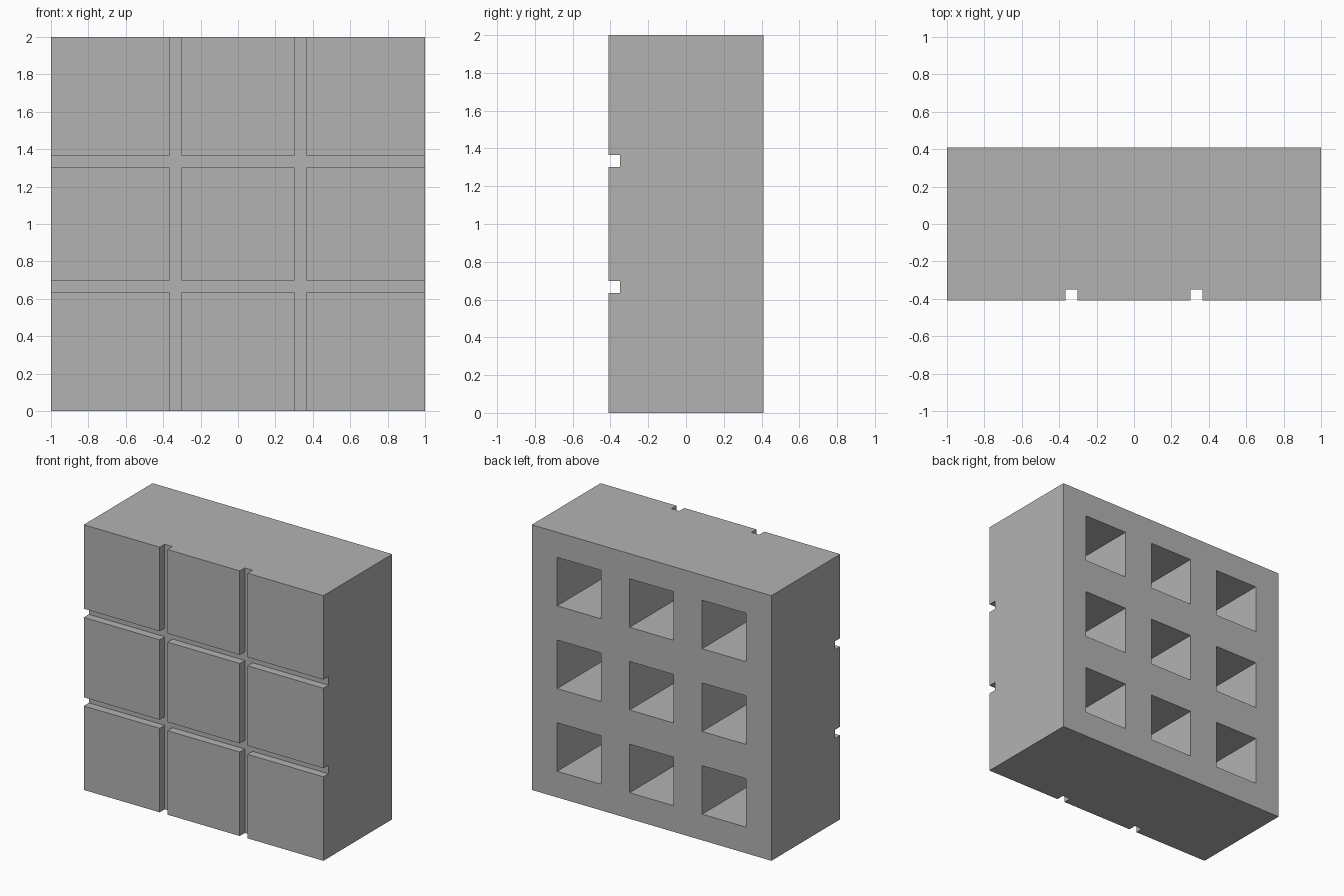
import bpy

if "Cube" in bpy.data.objects:
    bpy.data.objects.remove(bpy.data.objects["Cube"], do_unlink=True)

HALF_DEPTH = 0.41
GROOVE_DEPTH = 0.06
GROOVE_WIDTH = 0.065
GROOVE_OFFSET = 0.334
POCKET_SIZE = 0.366
POCKET_DEPTH = 0.61

grey = bpy.data.materials.new("plain grey")
grey.use_nodes = True
colour = (0.45, 0.45, 0.45, 1)
grey.diffuse_color = colour
grey.node_tree.nodes["Principled BSDF"].inputs["Base Color"].default_value = colour


def box(name, centre, size):
    bpy.ops.mesh.primitive_cube_add(size=1, location=centre)
    obj = bpy.context.object
    obj.name = name
    obj.scale = size
    bpy.ops.object.transform_apply(location=True, rotation=False, scale=True)
    obj.data.materials.append(grey)
    return obj


def carve(target, centre, size):
    cutter = box("cutter", centre, size)
    cutter.hide_render = True
    mod = target.modifiers.new("carve", "BOOLEAN")
    mod.operation = "DIFFERENCE"
    mod.solver = "EXACT"
    mod.object = cutter
    bpy.context.view_layer.objects.active = target
    bpy.ops.object.modifier_apply(modifier=mod.name)
    bpy.data.objects.remove(cutter, do_unlink=True)


# Solid block
block = box("tiled_block", (0, 0, 1), (2, 2 * HALF_DEPTH, 2))

# Crossing grooves that split the front into nine tiles
for side in (-1, 1):
    offset = side * GROOVE_OFFSET
    carve(block, (offset, -HALF_DEPTH, 1), (GROOVE_WIDTH, 2 * GROOVE_DEPTH, 3))
    carve(block, (0, -HALF_DEPTH, 1 + offset), (3, 2 * GROOVE_DEPTH, GROOVE_WIDTH))

# Square blind pockets in the back, one behind each tile
for column in (-1, 0, 1):
    for row in (-1, 0, 1):
        carve(block, (column * 0.605, HALF_DEPTH, 1.004 + row * 0.624),
              (POCKET_SIZE, 2 * POCKET_DEPTH, POCKET_SIZE))
